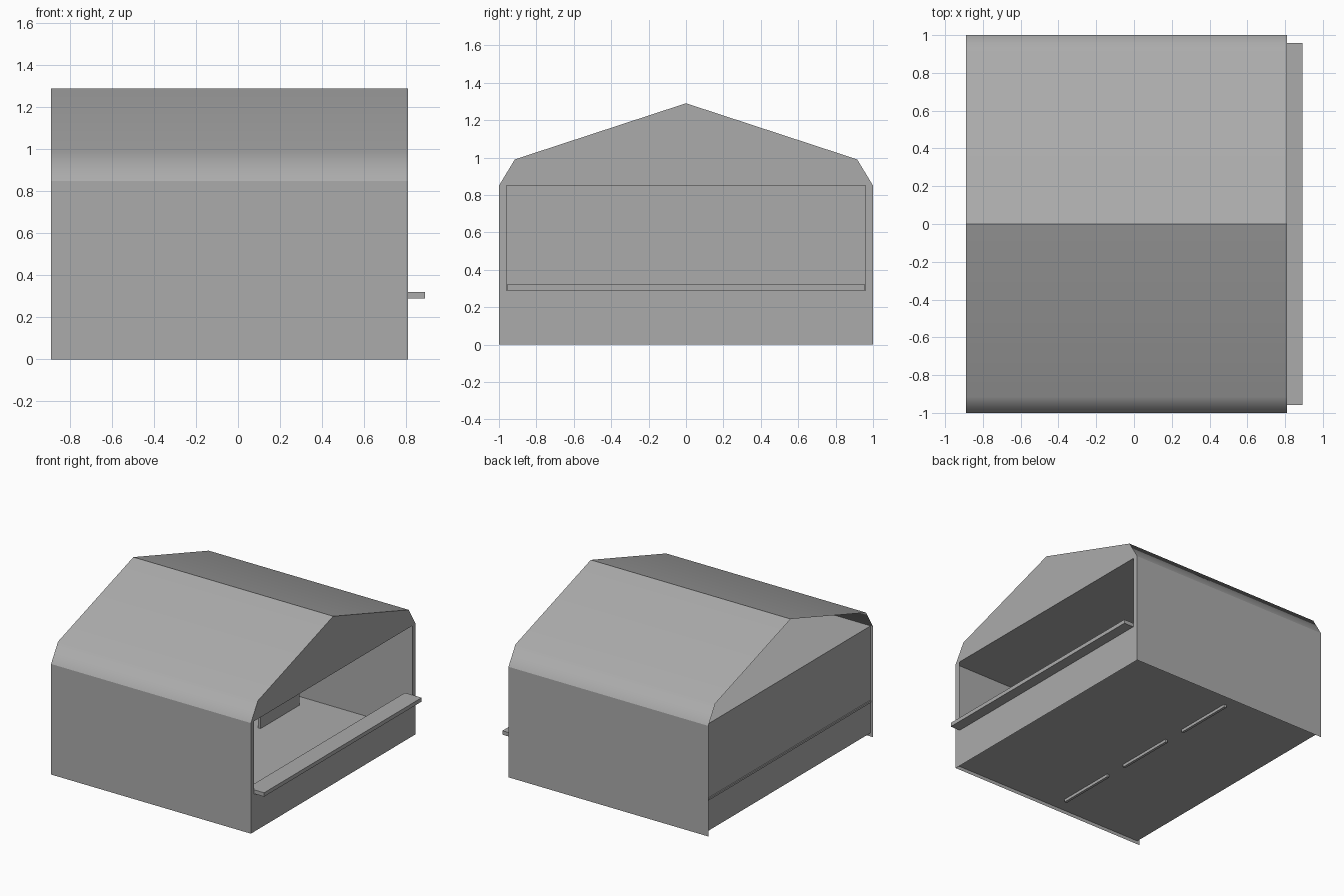
import bpy
import math

if "Cube" in bpy.data.objects:
    bpy.data.objects.remove(bpy.data.objects["Cube"])

BACK, FRONT = -0.89, 0.81      # x limits of the shell
BACK_WALL = -0.87              # recessed back panel
EAVE, FLOOR = 0.85, 0.027
SILL_BOTTOM, SILL_TOP = 0.29, 0.32

# Mid-grey paint shared by all parts
grey = bpy.data.materials.new("mid_grey")
grey.diffuse_color = (0.41, 0.41, 0.41, 1)
grey.use_nodes = True
grey.node_tree.nodes["Principled BSDF"].inputs["Base Color"].default_value = grey.diffuse_color


def mesh_object(name, verts, faces):
    mesh = bpy.data.meshes.new(name)
    mesh.from_pydata(verts, [], faces)
    mesh.update()
    mesh.materials.append(grey)
    obj = bpy.data.objects.new(name, mesh)
    bpy.context.collection.objects.link(obj)
    return obj


def mirror_y(obj):
    mod = obj.modifiers.new("Mirror", 'MIRROR')
    mod.use_axis = (False, True, False)
    mod.use_mirror_merge = False
    return obj


def sheet_along_x(name, profile, x0, x1):
    """Extrude an open (y, z) profile into a thin sheet."""
    n = len(profile)
    verts = [(x, y, z) for x in (x0, x1) for y, z in profile]
    faces = [(i, i + 1, n + i + 1, n + i) for i in range(n - 1)]
    return mesh_object(name, verts, faces)


def panel(name, x, outline):
    """Flat polygon facing +x from a (y, z) outline."""
    return mesh_object(name, [(x, y, z) for y, z in outline], [tuple(range(len(outline)))])


def rect(y0, y1, z0, z1):
    return [(y0, z0), (y1, z0), (y1, z1), (y0, z1)]


def box(name, x0, x1, y0, y1, z0, z1):
    verts = [(x, y, z) for x in (x0, x1) for y in (y0, y1) for z in (z0, z1)]
    faces = [(0, 1, 3, 2), (4, 6, 7, 5), (0, 4, 5, 1), (2, 3, 7, 6), (0, 2, 6, 4), (1, 5, 7, 3)]
    return mesh_object(name, verts, faces)


# Side walls and rounded-eave roof halves (the ridge stays sharp)
mirror_y(sheet_along_x("side_walls", [(-1, EAVE), (-1, 0)], FRONT, BACK))
roof = sheet_along_x("roof", [(0, 1.29), (-0.915, 0.99), (-1, EAVE)], FRONT, BACK)
roof.select_set(True)
bpy.context.view_layer.objects.active = roof
bpy.ops.object.shade_smooth()
roof.modifiers.new("Weighted", 'WEIGHTED_NORMAL')
mirror_y(roof)

# Floor and ceiling sheets
sheet_along_x("floor", [(-1, FLOOR), (1, FLOOR)], BACK_WALL, FRONT)
sheet_along_x("ceiling", [(-1, EAVE), (1, EAVE)], BACK_WALL, FRONT)

# Open front: gable, narrow jambs, lower panel and projecting sill
panel("front_gable", FRONT, [(-1, EAVE), (1, EAVE), (0.915, 0.99), (0, 1.29), (-0.915, 0.99)])
mirror_y(panel("front_jambs", FRONT, rect(-1, -0.96, SILL_BOTTOM, EAVE)))
panel("front_lower_panel", FRONT, rect(-1, 1, 0, SILL_BOTTOM))
box("front_sill", 0.75, 0.892, -0.957, 0.957, SILL_BOTTOM, SILL_TOP)

# Recessed back wall with a thin horizontal rail (the gable above is open)
panel("back_wall", BACK_WALL, rect(-1, 1, FLOOR, EAVE))
box("back_rail", BACK_WALL - 0.008, BACK_WALL + 0.01, -0.995, 0.995, 0.265, 0.28)

# Three low dividers set through the floor
for i, y in enumerate((-0.645, 0, 0.645)):
    box(f"low_divider_{i + 1}", -0.115, -0.095, y - 0.235, y + 0.235, 0.005, 0.28)
